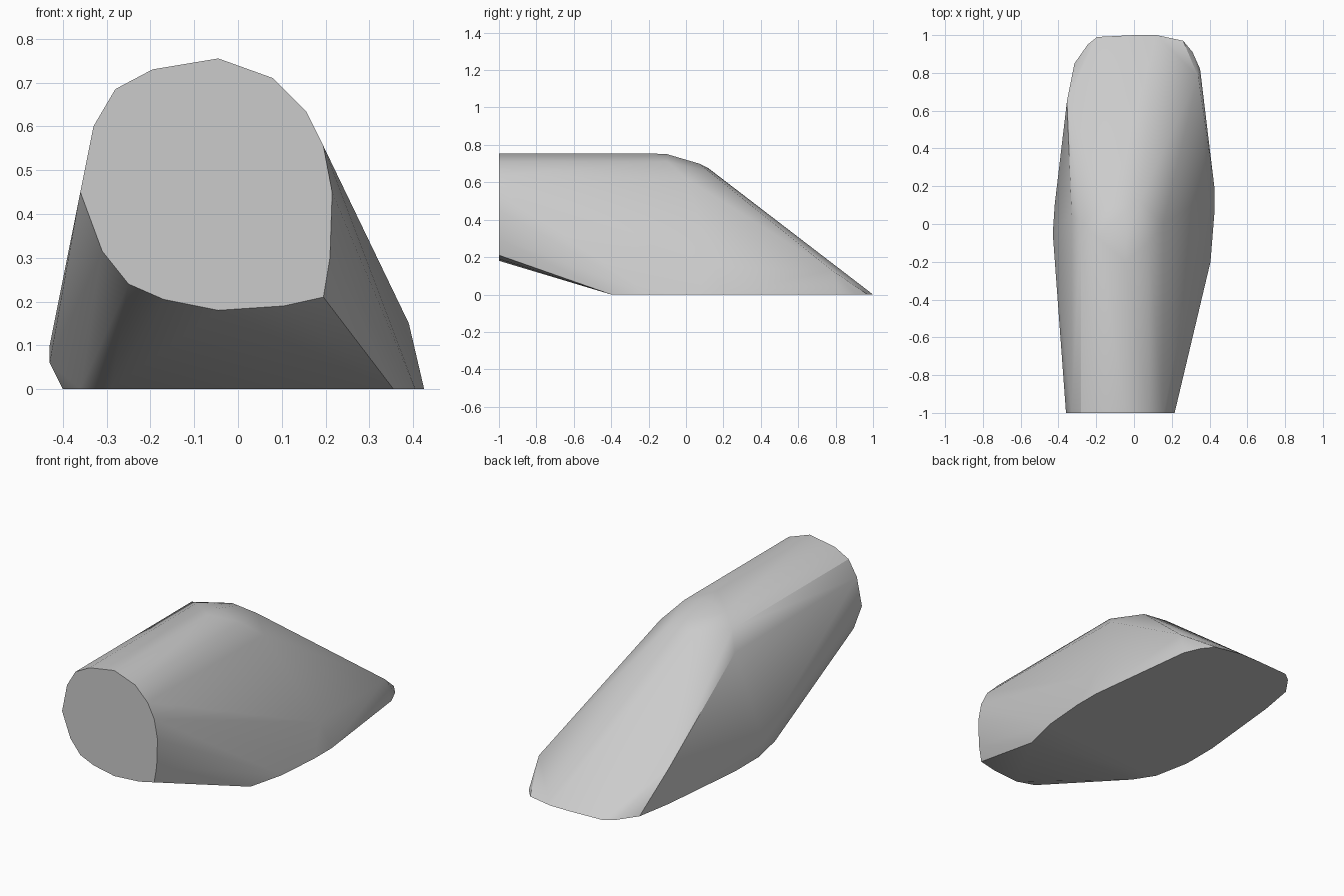
import bpy
import bmesh
import math

cube = bpy.data.objects.get("Cube")
if cube:
    bpy.data.objects.remove(cube, do_unlink=True)

# Flat end outline (x, z)
front_profile = [(-.36, .45), (-.33, .6), (-.28, .685), (-.195, .73),
                 (-.045, .755), (.08, .71), (.155, .635), (.195, .555),
                 (.215, .45), (.21, .3), (.195, .21), (.105, .19),
                 (-.045, .18), (-.17, .205), (-.25, .24), (-.31, .315)]

# Footprint on the ground (x, y)
base_outline = [(.355, -.4), (-.29, -.36), (-.36, -.25), (-.4, -.05),
                (-.4, .15), (-.35, .65), (-.315, .85), (-.245, .95),
                (-.195, .99), (0, 1), (.12, 1), (.26, .97), (.31, .91),
                (.35, .82), (.425, .2), (.425, .05), (.405, -.2)]

# Rounded bend on top and the bulging flanks (x, y, z)
bend = [(-.28, 0, .685), (-.195, -.07, .73), (-.045, -.2, .755),
        (-.045, -.1, .75), (.08, -.1, .71), (-.05, .07, .7),
        (-.12, .12, .675), (.03, .12, .66), (.155, 0, .62),
        (-.33, .05, .59)]
flanks = [(-.43, -.05, .1), (-.43, -.05, .06), (-.42, .1, .08),
          (-.355, .65, .2), (.39, .15, .15), (.34, .78, .13)]

# Stretch one convex skin over the outlines
points = ([(x, -1, z) for x, z in front_profile]
          + [(x, y, 0) for x, y in base_outline] + bend + flanks)
bm = bmesh.new()
for p in points:
    bm.verts.new(p)
hull = bmesh.ops.convex_hull(bm, input=bm.verts[:])
loose = {g for g in hull["geom_interior"] + hull["geom_unused"]
         if isinstance(g, bmesh.types.BMVert)}
bmesh.ops.delete(bm, geom=list(loose), context="VERTS")
bmesh.ops.dissolve_limit(bm, angle_limit=math.radians(1),
                         verts=bm.verts[:], edges=bm.edges[:])
bmesh.ops.recalc_face_normals(bm, faces=bm.faces[:])

mesh = bpy.data.meshes.new("bent_block")
bm.to_mesh(mesh)
bm.free()
block = bpy.data.objects.new("bent_block", mesh)
bpy.context.collection.objects.link(block)

# Plain grey
grey = bpy.data.materials.new("light_grey")
grey.use_nodes = True
color = (.6, .6, .6, 1)
grey.diffuse_color = color
grey.node_tree.nodes["Principled BSDF"].inputs["Base Color"].default_value = color
mesh.materials.append(grey)

# Soft sides with crisp rims
bpy.context.view_layer.objects.active = block
block.select_set(True)
bpy.ops.object.shade_smooth_by_angle(angle=math.radians(30))
